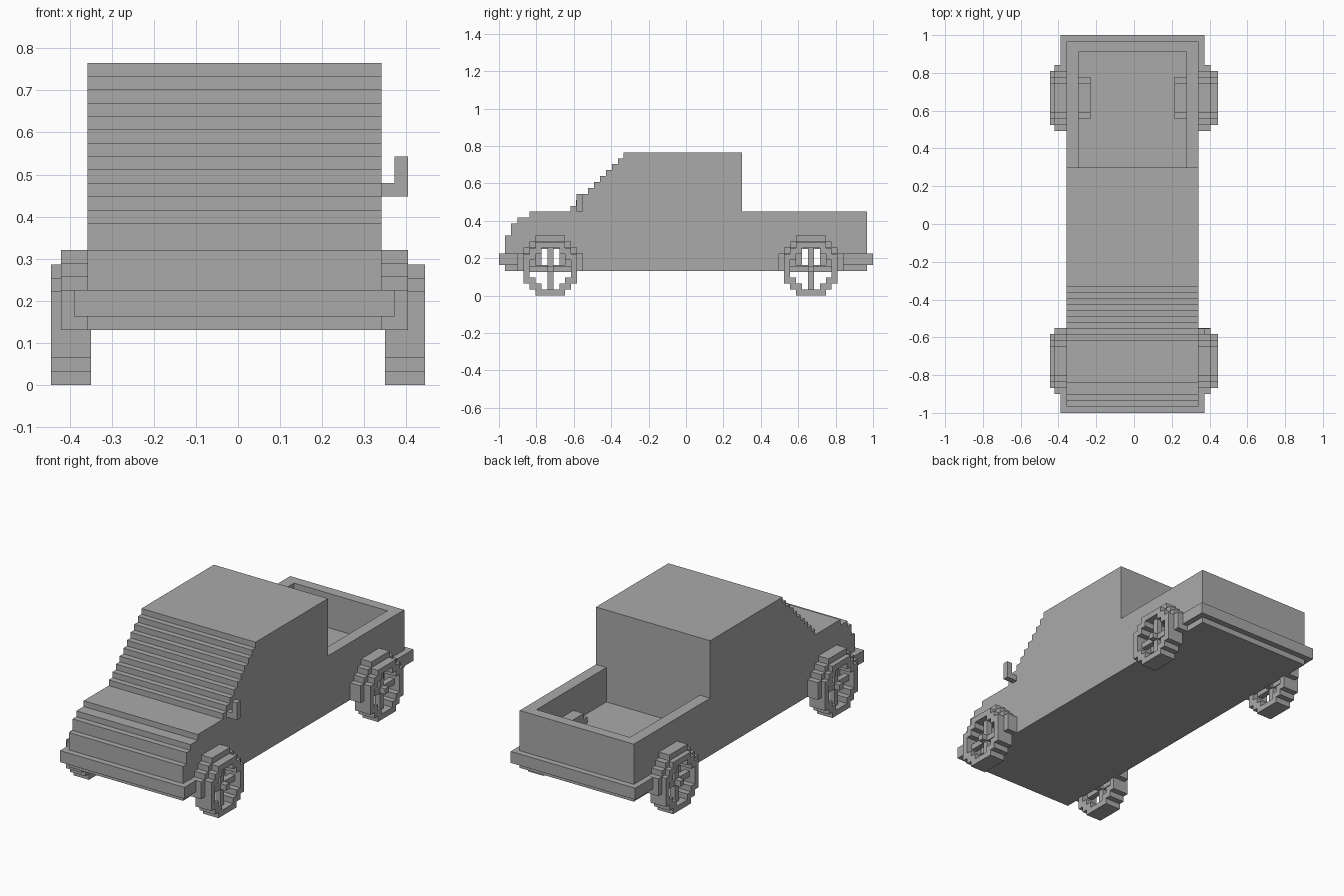
import bpy, bmesh

cube = bpy.data.objects.get("Cube")
if cube:
    bpy.data.objects.remove(cube, do_unlink=True)

V = 2 / 63            # block size
CX = -0.0085          # body centre line
Z0 = 0.1306           # underside of the body

grey = bpy.data.materials.new("plain_grey")
grey.use_nodes = True
COLOUR = (0.4, 0.4, 0.4, 1)
grey.diffuse_color = COLOUR
grey.node_tree.nodes["Principled BSDF"].inputs["Base Color"].default_value = COLOUR


def prism(name, outline, x0, x1):
    """Extrude a (y, z) outline from x0 to x1."""
    bm = bmesh.new()
    face = bm.faces.new([bm.verts.new((x0, y, z)) for y, z in outline])
    new = bmesh.ops.extrude_face_region(bm, geom=[face])["geom"]
    bmesh.ops.translate(bm, vec=(x1 - x0, 0, 0),
                        verts=[g for g in new if isinstance(g, bmesh.types.BMVert)])
    bmesh.ops.recalc_face_normals(bm, faces=bm.faces)
    mesh = bpy.data.meshes.new(name)
    bm.to_mesh(mesh)
    bm.free()
    mesh.materials.append(grey)
    obj = bpy.data.objects.new(name, mesh)
    bpy.context.collection.objects.link(obj)
    return obj


def box(name, lo, hi):
    (x0, y0, z0), (x1, y1, z1) = lo, hi
    return prism(name, [(y0, z0), (y1, z0), (y1, z1), (y0, z1)], x0, x1)


def stepped(yc, z, rows):
    """Symmetric stair outline; rows are (half width, height) in blocks, bottom up."""
    side = []
    for half, height in rows:
        side += [(half * V, z), (half * V, z + height * V)]
        z += height * V
    return [(yc + w, h) for w, h in side] + [(yc - w, h) for w, h in reversed(side)]


def cut(target, cutter):
    mod = target.modifiers.new("cut", "BOOLEAN")
    mod.operation = "DIFFERENCE"
    mod.solver = "EXACT"
    mod.object = cutter
    bpy.context.view_layer.objects.active = target
    bpy.ops.object.modifier_apply(modifier=mod.name)
    bpy.data.objects.remove(cutter, do_unlink=True)


# Body: side outline with stepped nose and windscreen
RIM = Z0 + 10 * V
outline = [(0.967, Z0), (0.967, RIM), (0.30, RIM), (0.30, Z0 + 20 * V)]
for i in range(10):
    y, z = -0.333 - i * V, Z0 + (20 - i) * V
    outline += [(y, z), (y, z - V)]
for y, top, bottom in ((-0.838, 10, 9), (-0.902, 9, 8), (-0.935, 8, 6), (-0.967, 6, 0)):
    outline += [(y, Z0 + top * V), (y, Z0 + bottom * V)]
body = prism("body", outline, CX - 11 * V, CX + 11 * V)

# Open cargo bed
FLOOR = Z0 + 4 * V
cut(body, box("bed_cutter", (CX - 9 * V, 0.30, FLOOR), (CX + 9 * V, 0.91, 0.8)))

AXLES = (("front", -0.725), ("rear", 0.668))
SIDES = (("right", -1), ("left", 1))

# Open passage behind the wheels and shallow wheel recesses
for end, yc in AXLES:
    cut(body, box("passage_cutter", (-0.6, yc - 1.5 * V, Z0 + V),
                  (0.6, yc + 1.5 * V, FLOOR - 0.01)))
    for side, s in SIDES:
        x0, x1 = sorted((CX + s * 9.2 * V, CX + s * 12 * V))
        cut(body, box("recess_cutter", (x0, yc - 2.5 * V, Z0 + V),
                      (x1, yc + 2.5 * V, Z0 + 5 * V)))

# Wheel housings standing in the bed
for side, s in SIDES:
    x0, x1 = sorted((CX + s * 7 * V, CX + s * 9 * V))
    prism(side + "_bed_housing", stepped(0.668, FLOOR, [(3.5, 1), (2.5, 1)]), x0, x1)

WHEEL = [(2.5, 1), (3.5, 1), (4.5, 5), (3.5, 1), (2.5, 1)]
HOLE = [(1.5, 1), (2.5, 1), (3.5, 3), (2.5, 1), (1.5, 1)]

for end, yc in AXLES:
    for side, s in SIDES:
        name = end + "_" + side
        # Stepped wheel arch
        outer = stepped(yc, Z0, [(5.5, 3), (4.5, 1), (3.5, 1), (2.5, 1)])
        inner = stepped(yc, Z0, [(4.45, 3), (3.45, 1), (2.45, 1)])
        n, m = len(outer) // 2, len(inner) // 2
        arch = outer + inner[m:][::-1] + inner[:m][::-1]
        x0, x1 = sorted((CX + s * 11 * V, CX + s * 13 * V))
        prism(name + "_arch", arch, x0, x1)

        # Blocky wheel ring with crossed spokes and a hub
        x0, x1 = sorted((s * 0.349, s * 0.444))
        wheel = prism(name + "_wheel", stepped(yc, 0, WHEEL), x0, x1)
        cut(wheel, prism("hole_cutter", stepped(yc, V, HOLE), x0 - 0.1, x1 + 0.1))
        a, b, h = x0 + V, x1 - V, V / 2
        box(name + "_upright_spoke", (a, yc - h, V), (b, yc + h, 8 * V))
        box(name + "_level_spoke", (a, yc - 3.5 * V, 4 * V), (b, yc + 3.5 * V, 5 * V))
        box(name + "_hub", (x0, yc - h, 4 * V), (x1, yc + h, 5 * V))

# Bumpers
for end, y0, y1 in (("front", -1.0, -0.90), ("rear", 0.843, 1.0)):
    box(end + "_bumper", (CX - 12 * V, y0, Z0 + V), (CX + 12 * V, y1, Z0 + 3 * V))

# Single door mirror on the left
MX, MY = CX + 11 * V, -0.586
box("mirror_arm", (MX, MY, RIM), (MX + 2 * V, MY + V, RIM + V))
box("mirror", (MX + V, MY, RIM + V), (MX + 2 * V, MY + V, RIM + 3 * V))
